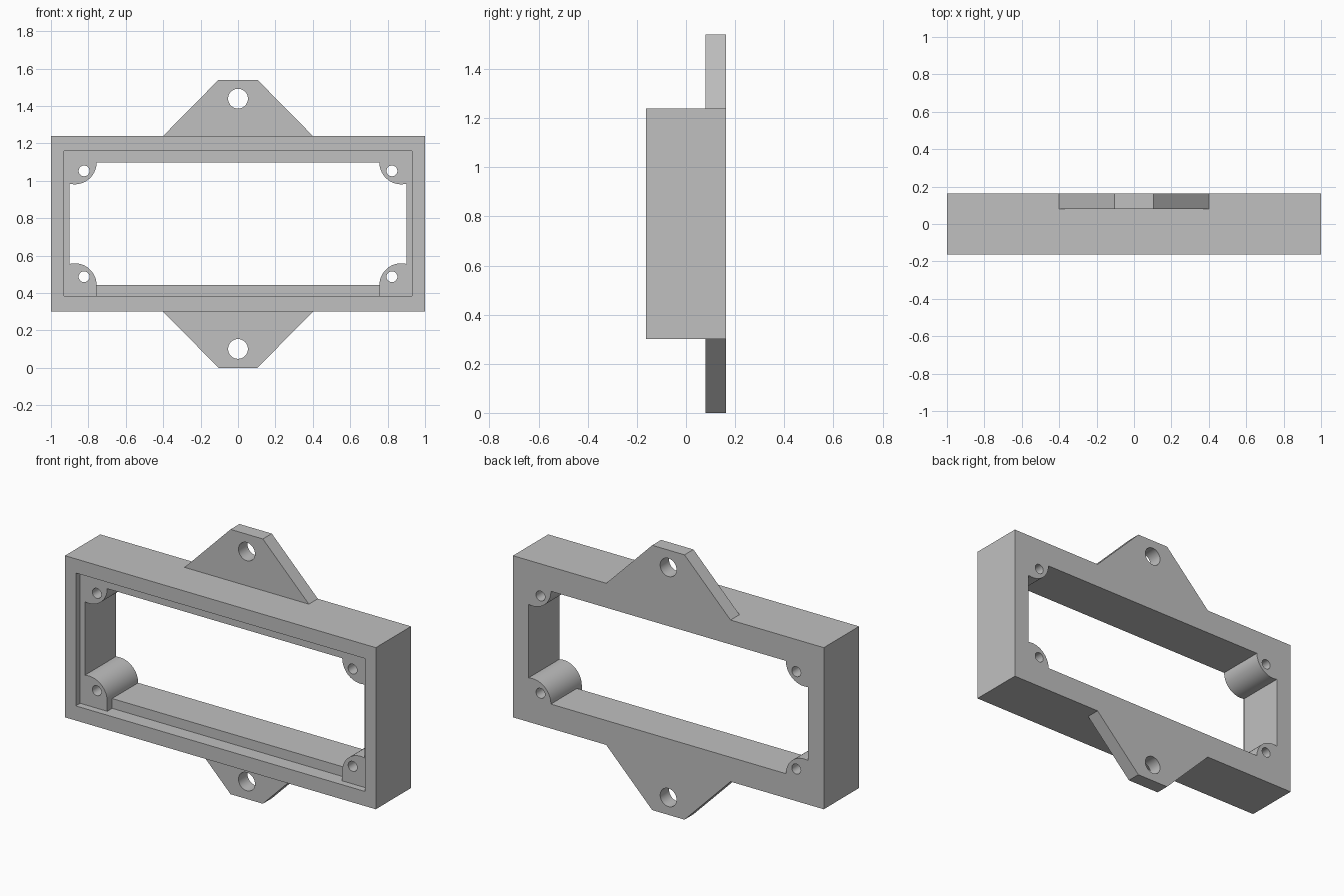
import bpy, bmesh, math

cube = bpy.data.objects.get("Cube")
if cube:
    bpy.data.objects.remove(cube, do_unlink=True)

FRONT, BACK = -0.162, 0.162
MID_Z = 0.77

grey = bpy.data.materials.new("light_grey")
grey.use_nodes = True
grey.diffuse_color = (0.53, 0.53, 0.53, 1)
grey.node_tree.nodes["Principled BSDF"].inputs["Base Color"].default_value = (0.53, 0.53, 0.53, 1)


def prism(name, outline, y0, y1):
    """Extrude an (x, z) outline from y0 to y1."""
    bm = bmesh.new()
    face = bm.faces.new([bm.verts.new((x, y0, z)) for x, z in outline])
    new = bmesh.ops.extrude_face_region(bm, geom=[face])["geom"]
    bmesh.ops.translate(bm, vec=(0, y1 - y0, 0),
                        verts=[v for v in new if isinstance(v, bmesh.types.BMVert)])
    bmesh.ops.recalc_face_normals(bm, faces=bm.faces)
    mesh = bpy.data.meshes.new(name)
    bm.to_mesh(mesh)
    bm.free()
    mesh.materials.append(grey)
    obj = bpy.data.objects.new(name, mesh)
    bpy.context.collection.objects.link(obj)
    return obj


def rect(x, z0, z1):
    return [(-x, z0), (x, z0), (x, z1), (-x, z1)]


def circle(cx, cz, r, n=32):
    return [(cx + r * math.cos(2 * math.pi * i / n), cz + r * math.sin(2 * math.pi * i / n))
            for i in range(n)]


def boolean(target, tool, operation):
    mod = target.modifiers.new(tool.name, "BOOLEAN")
    mod.operation, mod.solver, mod.object = operation, "EXACT", tool
    bpy.context.view_layer.objects.active = target
    bpy.ops.object.modifier_apply(modifier=mod.name)
    bpy.data.objects.remove(tool, do_unlink=True)


# Outer box with the tapered mounting tabs behind it
frame = prism("mounting_frame", rect(1, 0.3, 1.24), FRONT, BACK)
half = [(-0.4, 0.3), (-0.104, 0), (0.104, 0), (0.4, 0.3)]
tabs = half + [(-x, 2 * MID_Z - z) for x, z in half]
boolean(frame, prism("tab_plate", tabs, 0.08, BACK), "UNION")

# Shallow front recess, and the deeper step between the lower bosses
boolean(frame, prism("recess", rect(0.93, 0.385, 1.158), FRONT - 0.1, FRONT + 0.04), "DIFFERENCE")
boolean(frame, prism("lower_step", rect(0.756, 0.385, 0.6), FRONT - 0.1, FRONT + 0.085), "DIFFERENCE")

# Through opening that leaves a rounded screw boss in each corner
W, H, R, CX = 0.9, 0.328, 0.117, 0.873
a_end = math.pi / 2 + math.asin((W - CX) / R)
quarter = [(CX - R * math.cos(a), H - R * math.sin(a))
           for a in (a_end * i / 20 for i in range(21))]
right = quarter + [(x, -z) for x, z in reversed(quarter)]
opening = right + [(-x, -z) for x, z in right]
boolean(frame, prism("opening", [(x, z + MID_Z) for x, z in opening], -0.4, 0.4), "DIFFERENCE")

# Screw holes in the bosses and bolt holes in the tabs
for side in (-1, 1):
    boolean(frame, prism("bolt_hole", circle(0, MID_Z + side * 0.669, 0.053), -0.4, 0.4), "DIFFERENCE")
    for x in (-0.823, 0.823):
        boolean(frame, prism("screw_hole", circle(x, MID_Z + side * 0.283, 0.029), -0.4, 0.4), "DIFFERENCE")

# Smooth the curved walls, keep the corners crisp
bpy.ops.object.select_all(action="DESELECT")
frame.select_set(True)
bpy.context.view_layer.objects.active = frame
bpy.ops.object.shade_smooth_by_angle(angle=math.radians(30))
